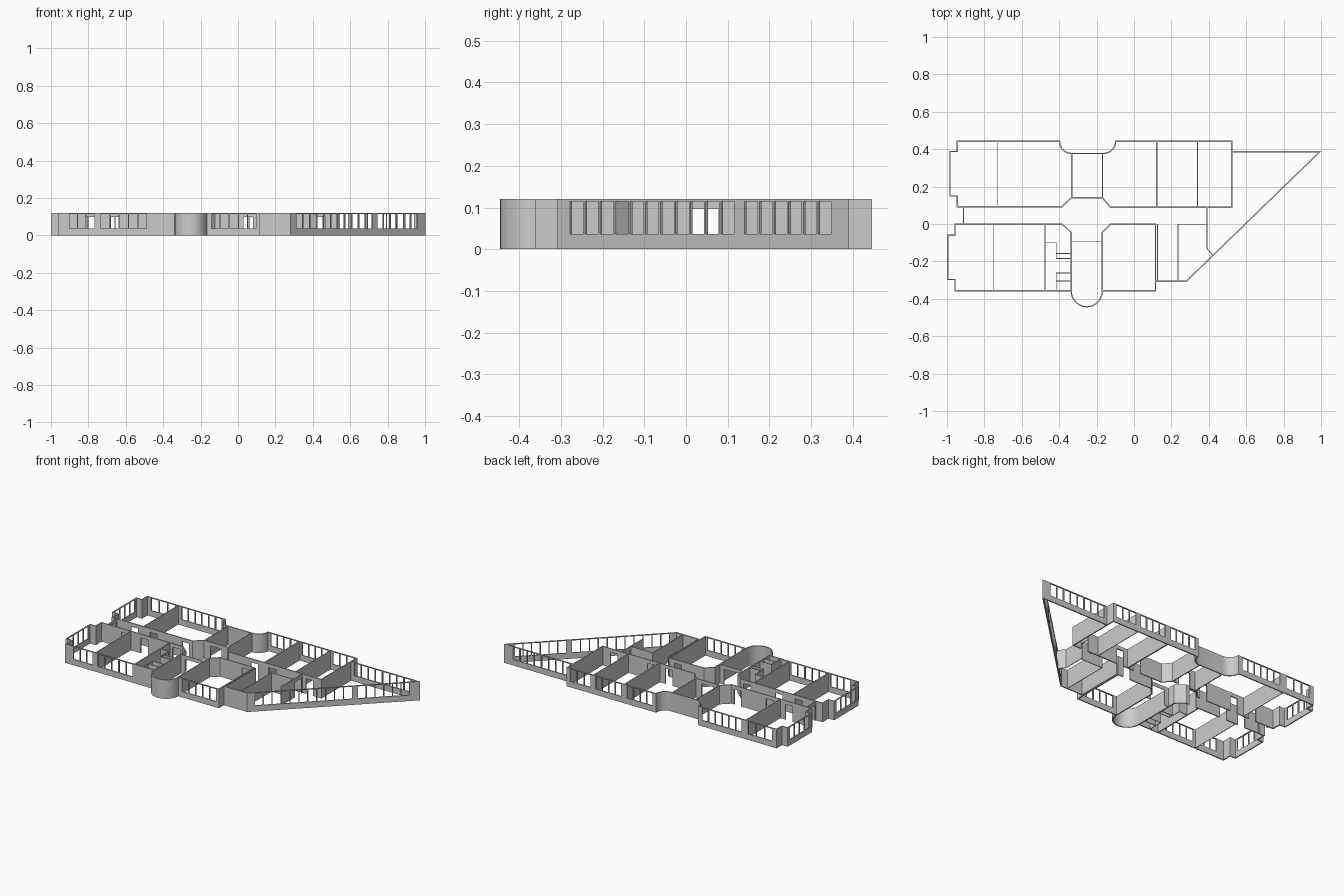
import bpy, bmesh, math
from mathutils import Vector

if "Cube" in bpy.data.objects:
    bpy.data.objects.remove(bpy.data.objects["Cube"])

H = 0.12                      # wall height
SILL, HEAD = 0.037, 0.115     # window band
DOOR = 0.097                  # door head height
openings = []                 # (point a, point b, z0, z1)


def windows(a, b, n, gap=0.006):
    a, b = Vector(a), Vector(b)
    step, d = (b - a) / n, (b - a).normalized() * gap / 2
    for i in range(n):
        openings.append((a + step * i + d, a + step * (i + 1) - d, SILL, HEAD))


def door(x, y, along="x", w=0.05):
    c = Vector((x, y))
    d = Vector((w / 2, 0)) if along == "x" else Vector((0, w / 2))
    openings.append((c - d, c + d, 0, DOOR))


def arc(cx, cy, r, a0, a1, n=8):
    return [(cx + r * math.cos(math.radians(a0 + (a1 - a0) * i / n)),
             cy + r * math.sin(math.radians(a0 + (a1 - a0) * i / n))) for i in range(n + 1)]


def wall(name, pts, t=0.004, closed=False):
    """Sheet along a plan path with its openings left out, thickened by solidify."""
    bm = bmesh.new()
    path = [Vector(p) for p in pts]
    if closed:
        path.append(path[0])
    levels = [0, SILL, DOOR, HEAD, H]
    for p, q in zip(path, path[1:]):
        length = (q - p).length
        u = (q - p) / length
        nrm = Vector((-u.y, u.x))
        cuts, holes = {0, length}, []
        for a, b, z0, z1 in openings:
            if max(abs((a - p).dot(nrm)), abs((b - p).dot(nrm))) > 0.004:
                continue
            s, e = sorted(((a - p).dot(u), (b - p).dot(u)))
            if s > 0.003 and e < length - 0.003:
                holes.append((s, e, z0, z1))
                cuts |= {s, e}
        xs = sorted(cuts)
        for s, e in zip(xs, xs[1:]):
            for z0, z1 in zip(levels, levels[1:]):
                m, zm = (s + e) / 2, (z0 + z1) / 2
                if any(h[0] < m < h[1] and h[2] < zm < h[3] for h in holes):
                    continue
                bm.faces.new([bm.verts.new((*(p + u * d), z))
                              for d, z in ((s, z0), (e, z0), (e, z1), (s, z1))])
    bmesh.ops.remove_doubles(bm, verts=bm.verts, dist=0.0003)
    me = bpy.data.meshes.new(name)
    bm.to_mesh(me)
    bm.free()
    ob = bpy.data.objects.new(name, me)
    bpy.context.collection.objects.link(ob)
    mod = ob.modifiers.new("thickness", "SOLIDIFY")
    mod.thickness, mod.offset, mod.use_even_offset = t, 0, True
    bpy.ops.object.select_all(action="DESELECT")
    ob.select_set(True)
    bpy.context.view_layer.objects.active = ob
    bpy.ops.object.modifier_apply(modifier=mod.name)
    bpy.ops.object.shade_smooth_by_angle(angle=math.radians(30))


# windows of the back wing
windows((-0.92, 0.442), (-0.745, 0.442), 3)
windows((-0.705, 0.442), (-0.42, 0.442), 6)
windows((-0.08, 0.442), (0.105, 0.442), 4)
windows((0.14, 0.442), (0.325, 0.442), 4)
windows((0.355, 0.442), (0.505, 0.442), 3)
windows((-0.984, 0.17), (-0.984, 0.37), 4)
# windows of the front wing
windows((-0.905, -0.357), (-0.765, -0.357), 3)
windows((-0.735, -0.357), (-0.485, -0.357), 5)
windows((-0.145, -0.357), (0.10, -0.357), 5)
windows((-0.996, -0.28), (-0.996, -0.08), 4)
# windows of the pointed hall
A, B, C = Vector((0.28, -0.306)), Vector((0.994, 0.387)), Vector((0.522, 0.387))
windows(A.lerp(B, 0.04), A.lerp(B, 0.615), 11)
windows(A.lerp(B, 0.645), A.lerp(B, 0.95), 6)
windows(C + Vector((0.02, 0)), B - Vector((0.05, 0)), 8)

# doors
for x in (-0.79, -0.655, -0.43):
    door(x, 0.093)
    door(x, -0.001)
for x in (0.055, 0.18, 0.44):
    door(x, 0.09)
door(0.055, -0.001)
door(-0.25, 0.14, w=0.08)
door(-0.2525, -0.095, w=0.1)
for x in (-0.912, 0.39):
    door(x, 0.045, "y", 0.065)

# outer walls of the two wings
OUT = 0.007
wall("back_wing_wall",
     [(-0.984, 0.15), (-0.984, 0.388), (-0.945, 0.388), (-0.945, 0.442)]
     + arc(-0.333, 0.442, 0.065, 180, 270) + arc(-0.163, 0.442, 0.065, 270, 360)
     + [(0.522, 0.442), (0.522, 0.09), (-0.127, 0.09), (-0.168, 0.14), (-0.335, 0.14),
        (-0.385, 0.093), (-0.945, 0.093), (-0.945, 0.15)], OUT, True)
wall("front_wing_wall",
     [(-0.338, -0.357), (-0.957, -0.357), (-0.957, -0.297), (-0.996, -0.297),
      (-0.996, -0.06), (-0.957, -0.06), (-0.957, -0.001), (-0.385, -0.001), (-0.335, -0.045)]
     + arc(-0.2525, -0.36, 0.0825, 180, 360, 16)
     + [(-0.17, -0.045), (-0.125, -0.001), (0.115, -0.001), (0.115, -0.357), (-0.17, -0.357)], OUT)

# pointed hall
wall("pointed_hall_wall", [(0.118, -0.306), A, B, C], OUT)
wall("hall_inner_wall", [(0.235, -0.306), (0.235, -0.001), (0.385, -0.001)])
wall("corridor_end_right", [(0.39, 0.087), (0.39, -0.13), (0.42, -0.167)])
wall("corridor_end_left", [(-0.912, 0.09), (-0.912, 0.002)])
wall("hall_side_wall", [(0.126, -0.001), (0.126, -0.306)])

# room partitions
for i, x in enumerate((-0.728, 0.122, 0.34)):
    wall(f"back_partition_{i}", [(x, 0.094), (x, 0.439)], 0.009 if x == 0.122 else 0.004)
for x, n in ((-0.333, "left"), (-0.168, "right")):
    wall(f"stairwell_wall_{n}", [(x, 0.14), (x, 0.376)], 0.006)
for i, x in enumerate((-0.75, -0.476)):
    wall(f"front_partition_{i}", [(x, -0.004), (x, -0.354)], 0.007 if i else 0.004)
wall("bay_partition", [(-0.332, -0.095), (-0.173, -0.095)])

# small service rooms beside the bay
wall("service_room_upper", [(-0.473, -0.1), (-0.416, -0.1), (-0.416, -0.185), (-0.338, -0.185)])
wall("service_room_divider", [(-0.414, -0.158), (-0.338, -0.158)])
wall("service_room_lower", [(-0.338, -0.262), (-0.416, -0.262), (-0.416, -0.354)])
wall("service_room_shelf_wall", [(-0.414, -0.305), (-0.338, -0.305)])
